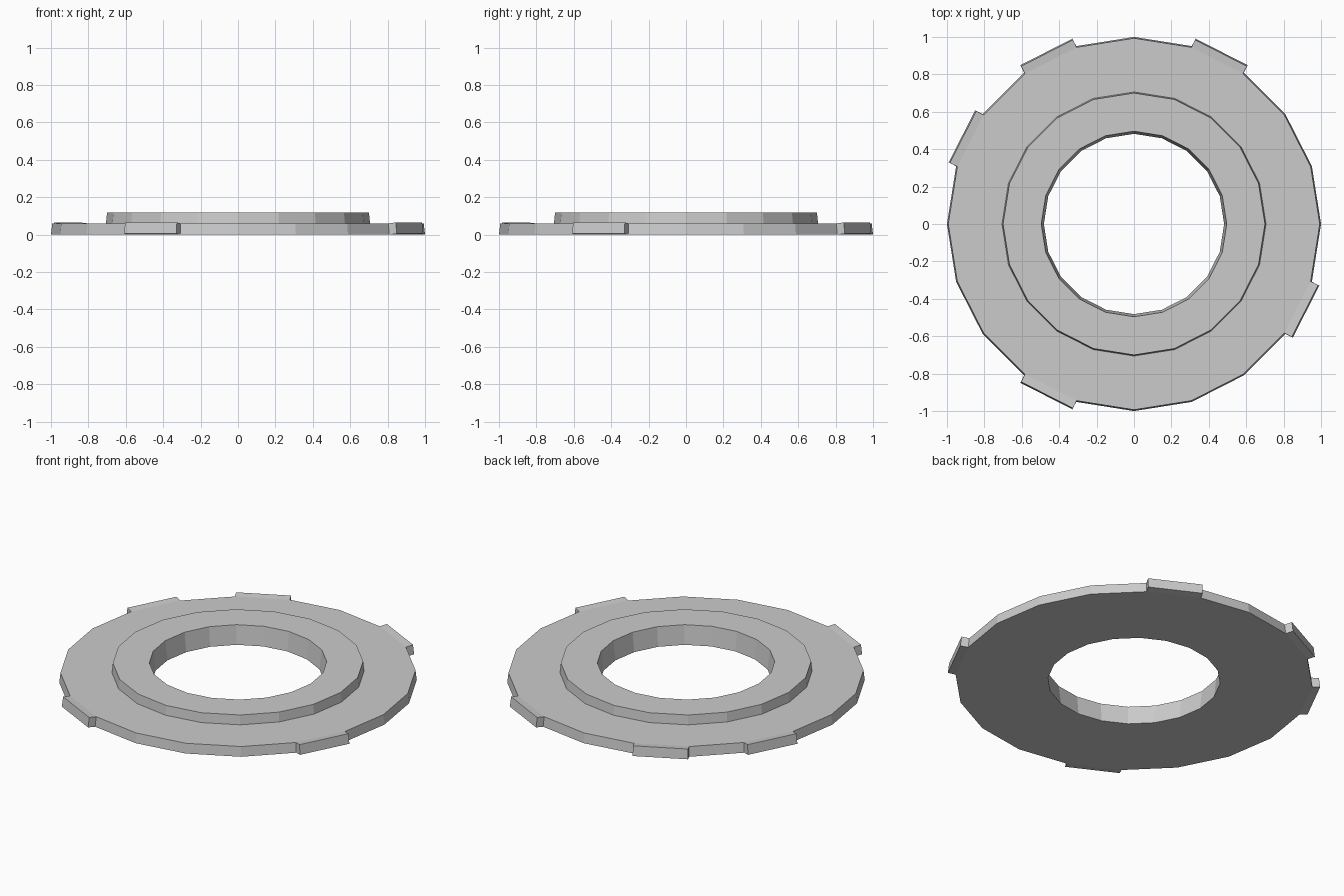
import bpy, bmesh
from math import cos, sin, radians

if "Cube" in bpy.data.objects:
    bpy.data.objects.remove(bpy.data.objects["Cube"])

SIDES = 20
STEP = 360 / SIDES
# cross-section (radius, height): bore, underside, rim, ledge, raised collar
PROFILE = [(0.482, 0), (1.0, 0), (0.993, 0.06), (0.706, 0.06), (0.70, 0.118), (0.496, 0.118)]
TOOTH_STARTS = [54, 108, 144, 234, 324]   # degrees
TOOTH_DEPTH = 0.045

bm = bmesh.new()

# stepped ring, swept around z
rings = [[bm.verts.new((r * cos(radians(i * STEP)), r * sin(radians(i * STEP)), z))
          for r, z in PROFILE] for i in range(SIDES)]
rim_faces = {}
for i in range(SIDES):
    a, b = rings[i], rings[(i + 1) % SIDES]
    for j in range(len(PROFILE)):
        k = (j + 1) % len(PROFILE)
        face = bm.faces.new((a[j], b[j], b[k], a[k]))
        if j == 1:
            rim_faces[round(i * STEP)] = face
bmesh.ops.recalc_face_normals(bm, faces=bm.faces[:])
bm.normal_update()

# teeth: rim faces pushed out along their normals
for start in TOOTH_STARTS:
    face = rim_faces[start]
    offset = face.normal * TOOTH_DEPTH
    new = bmesh.ops.extrude_discrete_faces(bm, faces=[face])["faces"]
    bmesh.ops.translate(bm, vec=offset, verts=new[0].verts[:])

bmesh.ops.recalc_face_normals(bm, faces=bm.faces[:])
mesh = bpy.data.meshes.new("toothed_ring")
bm.to_mesh(mesh)
bm.free()
bpy.context.collection.objects.link(bpy.data.objects.new("toothed_ring", mesh))
